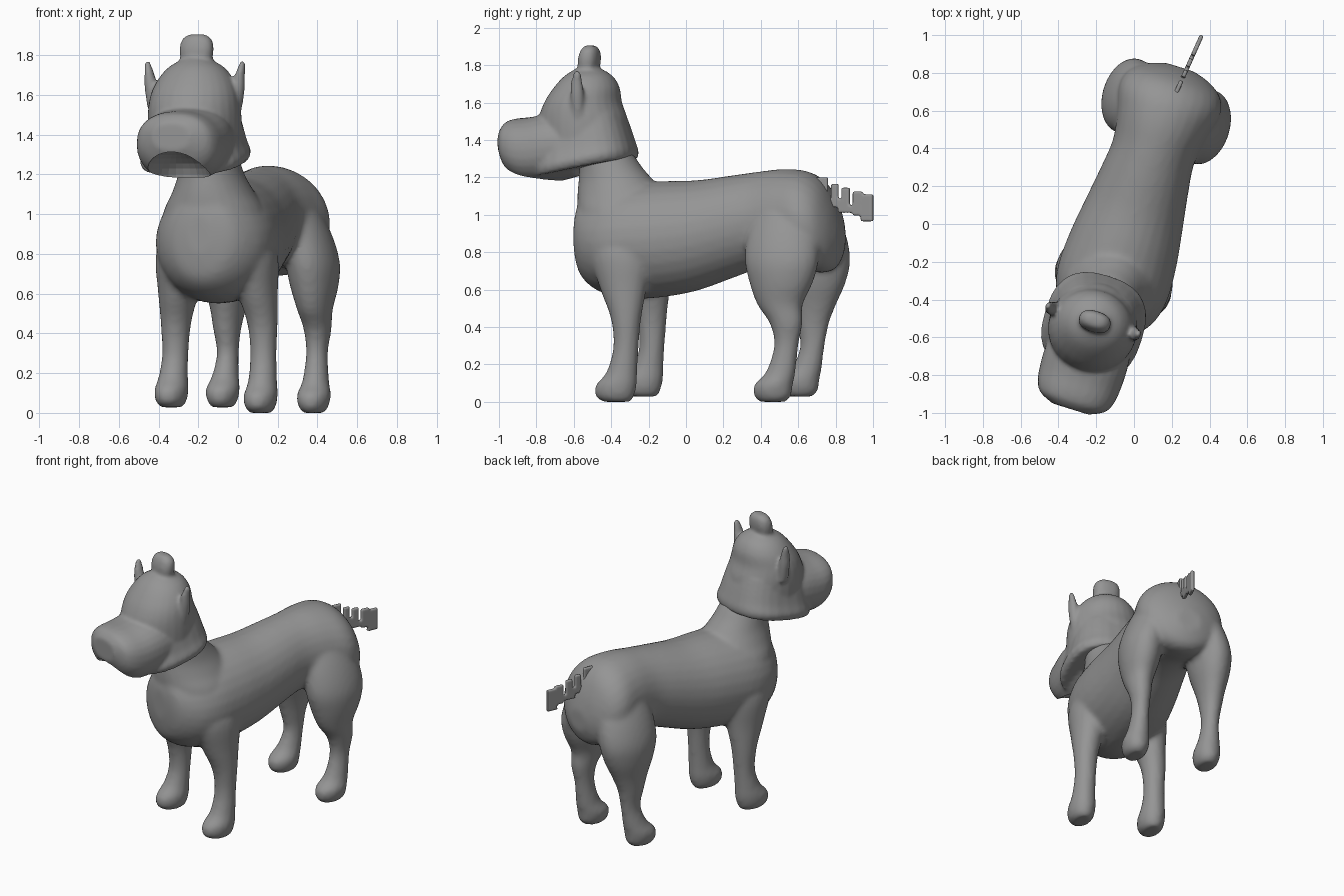
import bpy, bmesh, math
from mathutils import Matrix, Vector

YAW = Matrix.Rotation(math.radians(-17.3), 4, 'Z')   # whole animal stands turned
SEG = 28
GREY = bpy.data.materials.new("dark_grey")
GREY.diffuse_color = (.3, .3, .3, 1)


def smooth_rows(rows, n=4):
    """Catmull-Rom interpolation of ring parameters."""
    out = []
    for i in range(len(rows) - 1):
        a, b = rows[max(i - 1, 0)], rows[i]
        c, d = rows[i + 1], rows[min(i + 2, len(rows) - 1)]
        for k in range(n):
            t = k / n
            out.append([0.5 * (2 * q + (r - p) * t + (2 * p - 5 * q + 4 * r - s) * t * t
                               + (3 * q - p - 3 * r + s) * t ** 3)
                        for p, q, r, s in zip(a, b, c, d)])
    return out + [list(rows[-1])]


def loft(bm, rows, upright, x0=0.0, side=1, power=2.0, tilt=0.0):
    """Closed skin. upright rows: z, x, y, half x, half y.
    lying rows: y, x, z, half x, half z."""
    rings = []
    for h, cx, c, ra, rb in smooth_rows(rows):
        ring = []
        for k in range(SEG):
            t = 2 * math.pi * k / SEG
            ct, st = math.cos(t), math.sin(t)
            e = 2 / power
            a = x0 + side * (cx + max(ra, .003) * math.copysign(abs(ct) ** e, ct))
            off = max(rb, .003) * math.copysign(abs(st) ** e, st)
            p = (a, c + off, h + tilt * off) if upright else (a, h, c + off)
            ring.append(bm.verts.new(p))
        rings.append(ring)
    faces = [bm.faces.new(rings[0]), bm.faces.new(rings[-1][::-1])]
    for r, s in zip(rings, rings[1:]):
        for k in range(SEG):
            j = (k + 1) % SEG
            faces.append(bm.faces.new((r[k], s[k], s[j], r[j])))
    bmesh.ops.recalc_face_normals(bm, faces=faces)


def make(name, bm, voxel=None, iterations=6):
    bm.transform(YAW)
    me = bpy.data.meshes.new(name)
    bm.to_mesh(me)
    bm.free()
    me.materials.append(GREY)
    ob = bpy.data.objects.new(name, me)
    bpy.context.collection.objects.link(ob)
    if voxel:
        rm = ob.modifiers.new("fuse", 'REMESH')
        rm.mode, rm.voxel_size, rm.use_smooth_shade = 'VOXEL', voxel, True
        sm = ob.modifiers.new("soften", 'SMOOTH')
        sm.factor, sm.iterations = 0.5, iterations
    return ob


# body: torso, neck and four legs fused into one skin
CX = -0.015
bm = bmesh.new()
loft(bm, [(-.61, 0, .90, .06, .10), (-.585, 0, .88, .16, .20), (-.52, 0, .86, .235, .25),
          (-.43, 0, .855, .285, .285), (-.31, 0, .86, .305, .31), (-.13, 0, .87, .295, .31),
          (.06, 0, .89, .268, .295), (.25, 0, .935, .24, .275), (.40, 0, .97, .225, .26),
          (.55, 0, .985, .25, .26), (.68, 0, .965, .28, .265), (.77, 0, .93, .255, .24),
          (.83, 0, .89, .18, .17), (.865, 0, .87, .08, .07)], False, CX)
loft(bm, [(.80, 0, -.34, .28, .24), (1.0, 0, -.35, .26, .25), (1.1, 0, -.365, .21, .24),
          (1.18, 0, -.395, .172, .205), (1.25, 0, -.425, .155, .172), (1.32, 0, -.455, .145, .15),
          (1.4, 0, -.5, .13, .12)], True, CX)
for s, lift, haunch in ((1, 0, -.035), (-1, .028, .005)):      # left paws sit a bit higher
    loft(bm, [(lift, .235, -.32, .05, .075), (.03 + lift, .235, -.33, .074, .105),
              (.09 + lift, .235, -.322, .083, .112), (.16 + lift, .235, -.29, .072, .083),
              (.3, .232, -.268, .066, .068), (.45, .228, -.27, .076, .083),
              (.6, .21, -.29, .098, .125), (.8, .19, -.31, .12, .17), (.95, .15, -.31, .09, .12)],
         True, CX, s)
    rear = [(lift, .24, .555, .05, .07), (.03 + lift, .24, .555, .072, .1),
            (.09 + lift, .24, .56, .084, .105), (.16 + lift, .238, .60, .066, .08),
            (.3, .235, .63, .054, .066), (.42, .238, .63, .068, .09)]
    thigh = [(.52, .235, .63, .086, .125), (.64, .23, .635, .116, .175),
             (.76, .22, .635, .13, .203), (.9, .18, .63, .13, .195),
             (1.04, .12, .62, .12, .16), (1.15, .08, .6, .08, .1)]
    loft(bm, rear + [(z, x, y + haunch, a, b) for z, x, y, a, b in thigh], True, CX, s)
make("body", bm, .016)

# head: hood-like skull with flared brim, blunt muzzle, two ears and a top knob
HX = -0.045
bm = bmesh.new()
loft(bm, [(1.25, 0, -.575, .25, .27), (1.29, 0, -.575, .268, .272), (1.35, 0, -.58, .248, .26),
          (1.42, 0, -.585, .232, .243), (1.5, 0, -.59, .215, .22)], True, HX, power=2.6, tilt=.2)
loft(bm, [(1.36, 0, -.585, .235, .235), (1.5, 0, -.59, .236, .24), (1.6, 0, -.59, .223, .207),
          (1.68, 0, -.57, .19, .175), (1.74, 0, -.56, .14, .13), (1.78, 0, -.56, .07, .07)],
     True, HX)
loft(bm, [(-.6, 0, 1.37, .21, .16), (-.74, 0, 1.36, .225, .185), (-.87, 0, 1.345, .222, .178),
          (-.95, 0, 1.355, .208, .16), (-1.0, 0, 1.375, .175, .125), (-1.035, 0, 1.39, .10, .07)],
     False, -.03, power=2.3)
loft(bm, [(1.65, 0, -.565, .085, .055), (1.76, 0, -.56, .08, .052), (1.83, 0, -.555, .087, .056),
          (1.88, 0, -.55, .075, .046), (1.905, 0, -.55, .04, .025)], True, HX, power=2.4)
for s in (1, -1):
    loft(bm, [(1.52, .21, -.555, .035, .035), (1.63, .228, -.555, .034, .036),
              (1.70, .238, -.555, .025, .032), (1.75, .248, -.55, .016, .022),
              (1.775, .252, -.55, .01, .012)], True, -.055, s)
head = make("head", bm, .012, 4)

# mouth hollow cut from under the muzzle
bm = bmesh.new()
bmesh.ops.create_uvsphere(bm, u_segments=28, v_segments=16, radius=1,
                          matrix=Matrix.LocRotScale(Vector((-.03, -.94, 1.17)), None,
                                                    Vector((.165, .24, .155))))
cutter = make("mouth_cutter", bm)
cutter.hide_render = True
cutter.hide_set(True)
cut = head.modifiers.new("mouth", 'BOOLEAN')
cut.operation, cut.object = 'DIFFERENCE', cutter

# tail: thin strip broken up by notches (y start, y end, z low, z high)
bm = bmesh.new()
for y0, y1, z0, z1 in [(.70, .80, 1.05, 1.20), (.82, .86, 1.04, 1.165), (.88, .925, 1.01, 1.145),
                       (.945, 1.0, .995, 1.125), (.99, 1.06, .965, 1.11), (.80, .89, 1.05, 1.085),
                       (.86, 1.0, 1.01, 1.05)]:
    ym = (y0 + y1) / 2
    bmesh.ops.create_cube(bm, size=1, matrix=Matrix.LocRotScale(
        Vector((.12 * (ym - .68), ym, (z0 + z1) / 2)),
        Matrix.Rotation(-.12, 3, 'Z'), Vector((.022, y1 - y0, z1 - z0))))
make("tail", bm, .007, 3)
